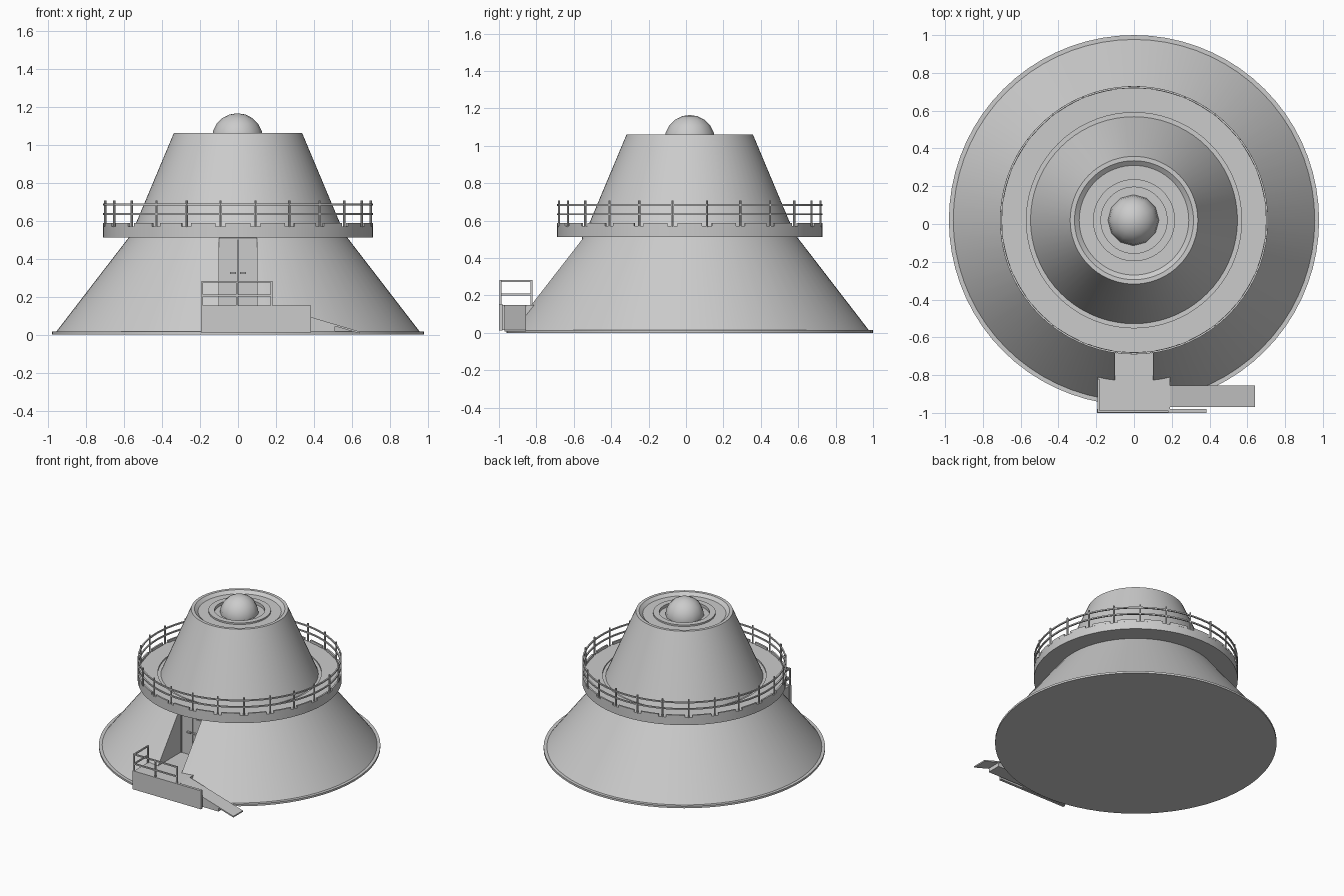
import bpy, bmesh
from math import sin, cos, pi, radians
from mathutils import Vector

if "Cube" in bpy.data.objects:
    bpy.data.objects.remove(bpy.data.objects["Cube"])

CY = 0.02      # y of the tower axis
SEG = 72


def make(name, bm, smooth=True):
    bmesh.ops.recalc_face_normals(bm, faces=bm.faces)
    me = bpy.data.meshes.new(name)
    bm.to_mesh(me)
    bm.free()
    ob = bpy.data.objects.new(name, me)
    bpy.context.collection.objects.link(ob)
    if smooth:
        smooth_edges(ob)
    return ob


def smooth_edges(ob):
    bpy.ops.object.select_all(action='DESELECT')
    ob.select_set(True)
    bpy.context.view_layer.objects.active = ob
    bpy.ops.object.shade_smooth_by_angle(angle=radians(30))


def lathe(name, profile, closed=False):
    """Spin an (r, z) profile around the tower axis."""
    bm = bmesh.new()
    vs = [bm.verts.new((r, CY, z)) for r, z in profile]
    pairs = list(zip(vs, vs[1:])) + ([(vs[-1], vs[0])] if closed else [])
    es = [bm.edges.new(p) for p in pairs]
    bmesh.ops.spin(bm, geom=vs + es, cent=(0, CY, 0), axis=(0, 0, 1),
                   angle=2 * pi, steps=SEG, use_duplicate=False)
    bmesh.ops.remove_doubles(bm, verts=bm.verts, dist=1e-5)
    return make(name, bm)


def add_box(bm, x0, x1, y0, y1, z0, z1):
    ret = bmesh.ops.create_cube(bm, size=1)
    for v in ret['verts']:
        v.co = Vector(((x0 + x1) / 2 + v.co.x * (x1 - x0),
                       (y0 + y1) / 2 + v.co.y * (y1 - y0),
                       (z0 + z1) / 2 + v.co.z * (z1 - z0)))


def box(name, *dims):
    bm = bmesh.new()
    add_box(bm, *dims)
    return make(name, bm, False)


def extrude_y(name, pts, y0, y1):
    """Prism from an (x, z) outline."""
    bm = bmesh.new()
    f = bm.faces.new([bm.verts.new((x, y0, z)) for x, z in pts])
    ext = bmesh.ops.extrude_face_region(bm, geom=[f])
    bmesh.ops.translate(bm, vec=(0, y1 - y0, 0),
                        verts=[g for g in ext['geom'] if isinstance(g, bmesh.types.BMVert)])
    return make(name, bm, False)


# Lower cone on its base flange, with the doorway alcove cut out
cone = lathe("lower_cone", [(0, 0), (0.98, 0), (0.98, 0.015), (0.957, 0.015),
                            (0.572, 0.515), (0, 0.515)])
cutter = box("alcove_cutter", -0.1, 0.1, -1.2, -0.54, 0.15, 0.508)
cutter.hide_render = True
mod = cone.modifiers.new("alcove", 'BOOLEAN')
mod.operation = 'DIFFERENCE'
mod.solver = 'EXACT'
mod.object = cutter
bpy.context.view_layer.objects.active = cone
bpy.ops.object.modifier_apply(modifier=mod.name)
bpy.data.objects.remove(cutter)
smooth_edges(cone)

# Round gallery deck
lathe("gallery_deck", [(0, 0.512), (0.71, 0.512), (0.71, 0.57), (0.57, 0.57),
                       (0.57, 0.56), (0, 0.56)])

# Upper cone with recessed, ringed top
lathe("upper_cone", [(0, 0.555), (0.55, 0.555), (0.338, 1.06), (0.315, 1.06), (0.29, 1.04),
                     (0.217, 1.04), (0.217, 1.052), (0.175, 1.052), (0.175, 1.03), (0, 1.03)])

# Faceted-outline top dome
bm = bmesh.new()
bmesh.ops.create_uvsphere(bm, u_segments=12, v_segments=10, radius=0.135)
bmesh.ops.translate(bm, verts=bm.verts, vec=(-0.003, CY, 1.03))
dome = make("top_dome", bm)
for p in dome.data.polygons:
    p.use_smooth = True
for e in dome.data.edges:
    e.use_edge_sharp = False

# Gallery railing: two hoops, 24 posts and toe plates
for i, z in enumerate((0.634, 0.684)):
    lathe(f"gallery_rail_{i}", [(0.70, z - 0.005), (0.71, z - 0.005),
                                (0.71, z + 0.005), (0.70, z + 0.005)], True)
posts, toes = bmesh.new(), bmesh.new()
for i in range(24):
    a = radians(7.5 + 15 * i)
    ret = bmesh.ops.create_cone(posts, cap_ends=True, segments=8, radius1=0.006,
                                radius2=0.006, depth=0.14)
    bmesh.ops.translate(posts, verts=ret['verts'],
                        vec=(0.705 * cos(a), CY + 0.705 * sin(a), 0.637))
    # curved toe plate between neighbouring posts
    prev = None
    for k in range(5):
        t = a + radians(2.2 + 10.6 * k / 4)
        cur = [toes.verts.new((r * cos(t), CY + r * sin(t), z))
               for r, z in ((0.698, 0.57), (0.71, 0.57), (0.71, 0.588), (0.698, 0.588))]
        if prev:
            for j in range(4):
                n = (j + 1) % 4
                toes.faces.new((prev[j], prev[n], cur[n], cur[j]))
        if k in (0, 4):
            toes.faces.new(cur)
        prev = cur
make("gallery_posts", posts)
make("gallery_toe_plates", toes)

# Double door with frame, handles and window
bm = bmesh.new()
for s in (-1, 1):
    x = sorted((s * 0.002, s * 0.092))
    add_box(bm, *x, -0.55, -0.535, 0.15, 0.498)
make("double_door", bm, False)
bm = bmesh.new()
for s in (-1, 1):
    add_box(bm, *sorted((s * 0.093, s * 0.1)), -0.556, -0.535, 0.15, 0.508)
add_box(bm, -0.1, 0.1, -0.556, -0.535, 0.499, 0.508)
make("door_frame", bm, False)
bm = bmesh.new()
for s in (-1, 1):
    add_box(bm, *sorted((s * 0.01, s * 0.042)), -0.566, -0.548, 0.319, 0.329)
make("door_handles", bm, False)
box("door_window", 0.026, 0.076, -0.556, -0.545, 0.402, 0.436)

# Landing, front panel and ramp
box("landing", -0.19, 0.19, -0.985, -0.80, 0.015, 0.15)
box("landing_front_panel", -0.195, 0.385, -1.0, -0.98, 0.012, 0.154)
extrude_y("ramp_plate", [(0.19, 0.15), (0.64, 0.016), (0.64, 0.006), (0.19, 0.138)], -0.97, -0.855)
extrude_y("ramp_support", [(0.19, 0.14), (0.51, 0.046), (0.51, 0.015), (0.19, 0.015)], -0.965, -0.86)

# Landing railing along the front and left side
bm = bmesh.new()
h = 0.005
for x, y in ((-0.188, -0.992), (-0.006, -0.992), (0.177, -0.992), (-0.188, -0.826)):
    add_box(bm, x - h, x + h, y - h, y + h, 0.145, 0.282)
for z in (0.206, 0.278):
    add_box(bm, -0.193, 0.182, -0.997, -0.987, z - h, z + h)
    add_box(bm, -0.193, -0.183, -0.992, -0.821, z - h, z + h)
make("landing_railing", bm, False)
